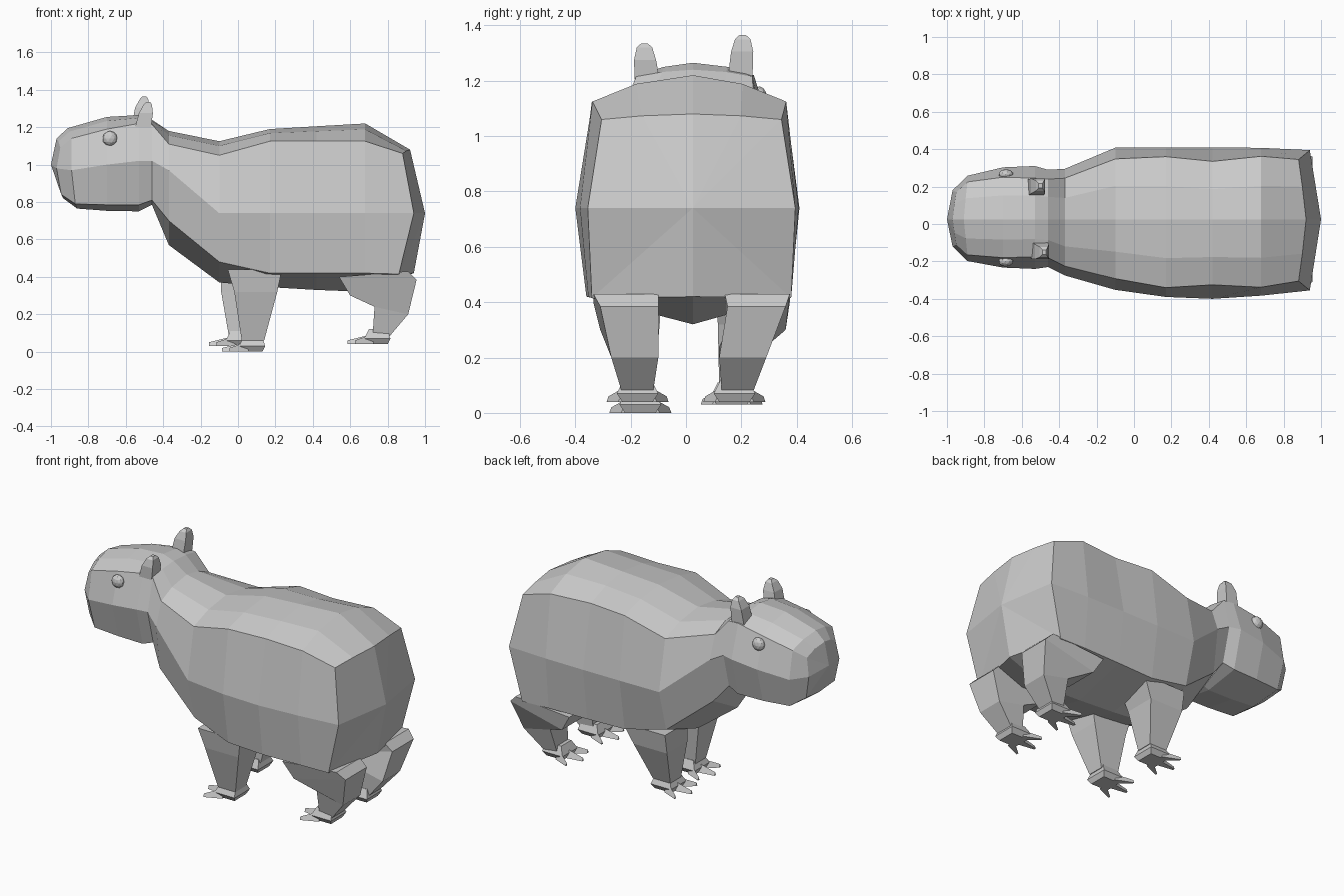
import bpy, bmesh
from mathutils import Vector

if "Cube" in bpy.data.objects:
    bpy.data.objects.remove(bpy.data.objects["Cube"])


def make(name, rings, cap_start=None, cap_end=None):
    """Loft closed rings; each end is filled, or gets a bulged centre point."""
    bm = bmesh.new()
    loops = [[bm.verts.new(p) for p in r] for r in rings]
    n = len(loops[0])
    for a, b in zip(loops, loops[1:]):
        for i in range(n):
            j = (i + 1) % n
            bm.faces.new((a[i], a[j], b[j], b[i]))
    for loop, centre in ((loops[0], cap_start), (loops[-1], cap_end)):
        if centre:
            c = bm.verts.new(centre)
            for i in range(n):
                bm.faces.new((c, loop[i], loop[(i + 1) % n]))
        else:
            bm.faces.new(loop)
    bmesh.ops.recalc_face_normals(bm, faces=bm.faces)
    me = bpy.data.meshes.new(name)
    bm.to_mesh(me)
    bm.free()
    ob = bpy.data.objects.new(name, me)
    bpy.context.collection.objects.link(ob)
    return ob


def section(x, yc, top, wu, zu, wm, zm, wl, zl, bot, dx=(0, 0, 0, 0, 0)):
    """Cross-section: top, crowned shoulder, upper, middle, lower corners, bottom."""
    t, u, m, l, b = (x + d for d in dx)
    h, zh = (t + u) / 2, top - .33 * (top - zu)
    return [(t, .025, top), (h, yc + wu * .55, zh), (u, yc + wu, zu), (m, yc + wm, zm),
            (l, yc + wl, zl), (b, .025, bot), (l, yc - wl, zl), (m, yc - wm, zm),
            (u, yc - wu, zu), (h, yc - wu * .55, zh)]


# Head, neck and torso as one skin
head = [
    section(-.955, .03, 1.14, .14, 1.09, .15, .98, .14, .84, .82, (-.015, .005, -.015, .01, .02)),
    section(-.89, .03, 1.195, .195, 1.14, .228, .97, .195, .79, .765, (-.02, 0, 0, .02, .03)),
    section(-.70, .035, 1.255, .215, 1.19, .268, 1.0, .21, .785, .753),
    section(-.53, .035, 1.265, .21, 1.22, .275, 1.02, .215, .785, .75),
    section(-.46, .03, 1.24, .21, 1.215, .26, 1.02, .205, .81, .785),
]
torso = [
    section(-.37, .01, 1.18, .235, 1.11, .285, .97, .25, .70, .57),
    section(-.10, .028, 1.125, .32, 1.05, .38, .74, .31, .48, .37),
    section(.17, .01, 1.19, .35, 1.125, .40, .74, .35, .42, .345),
    section(.42, .005, 1.205, .33, 1.125, .405, .74, .365, .42, .33),
    section(.68, .012, 1.22, .35, 1.125, .395, .74, .365, .42, .32),
    section(.92, .02, 1.08, .325, 1.06, .375, .74, .36, .415, .42, (0, -.04, .02, -.06, .02)),
]
make("body", head + torso, (-1.0, .025, 1.0), (1.0, .025, .74))


def box_ring(x0, x1, y0, y1, z0, z1=None):
    """Four-sided ring; z0 at the front edge, z1 at the rear edge."""
    z1 = z0 if z1 is None else z1
    return [(x0, y0, z0), (x1, y0, z1), (x1, y1, z1), (x0, y1, z0)]


def ear(name, x, y, s, tip):
    """Tapered ear, leaning slightly inwards at its outer edge."""
    make(name, [
        box_ring(x - .05, x + .035, y - .045, y + .045, 1.20),
        box_ring(x - .03, x + .045, y - .04 + s * .008, y + .04 + s * .008, tip - .06),
        box_ring(x - .005, x + .04, y - .028 + s * .01, y + .028 + s * .01, tip - .015),
        box_ring(x + .01, x + .03, y - .012 + s * .01, y + .012 + s * .01, tip)])


ear("left_ear", -.52, .195, 1, 1.365)
ear("right_ear", -.50, -.14, -1, 1.335)

# Eyes
for name, y in (("left_eye", .265), ("right_eye", -.20)):
    bpy.ops.mesh.primitive_ico_sphere_add(subdivisions=2, radius=.04, location=(-.685, y, 1.14))
    bpy.context.object.name = name
    bpy.context.object.scale.y = .7


def foot(name, x, y, z):
    """Slim paw with three splayed pointed toes, reaching towards -x."""
    make(name, [
        box_ring(x - .045, x + .055, y - .05, y + .05, z + .09),
        box_ring(x - .07, x + .07, y - .075, y + .075, z + .04),
        box_ring(x - .06, x + .055, y - .055, y + .055, z + .01)])
    for i, (dx, dy) in enumerate(((-.12, -.105), (-.16, 0), (-.12, .105))):
        base = Vector((x - .02, y + dy * .4, z))
        tip = Vector((x + dx, y + dy, z + .02))
        side = Vector((0, .028, 0))
        make(f"{name}_toe_{i + 1}", [
            [base - side + Vector((0, 0, .01)), base + side + Vector((0, 0, .01)),
             base + Vector((0, 0, .065))],
            [tip - side * .25 - Vector((0, 0, .01)), tip + side * .25 - Vector((0, 0, .01)),
             tip + Vector((0, 0, .01))]])


def spread(s, yc, inner, outer):
    """Inner and outer leg offsets on side s."""
    return tuple(sorted((yc + s * inner, yc + s * outer)))


# Legs: front pair slightly out of step, hind pair with a bent hock
for side, s, dx, dz in (("left", 1, -.06, .02), ("right", -1, .01, -.01)):
    make(f"{side}_front_leg", [
        box_ring(-.06 + dx * .5, .23 + dx * .5, *spread(s, .01, .10, .325), .44),
        box_ring(-.03 + dx, .20 + dx, *spread(s, .01, .105, .305), .32),
        box_ring(.01 + dx, .13 + dx, *spread(s, .0, .12, .225), .07 + dz)])
    foot(f"{side}_front_foot", .065 + dx, s * .165, dz)
    make(f"{side}_hind_leg", [
        box_ring(.54, .91, *spread(s, .02, .12, .355), .40, .43),
        box_ring(.60, .955, *spread(s, .025, .125, .335), .30, .385),
        box_ring(.73, .91, *spread(s, .01, .11, .28), .24, .20),
        box_ring(.72, .80, *spread(s, .005, .125, .235), .09, .07)])
    foot(f"{side}_hind_foot", .745, s * .175, .03)
